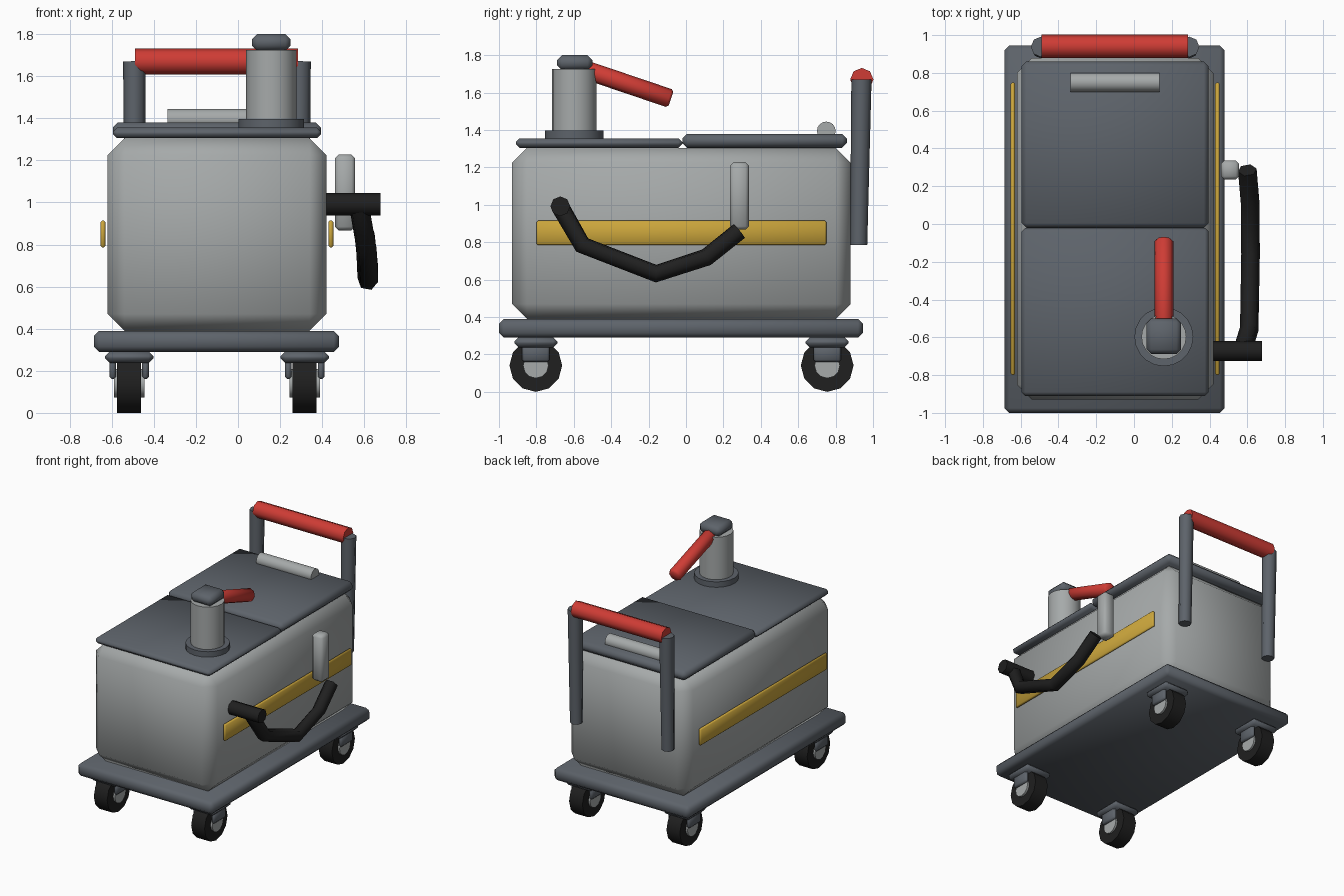
import bpy
import bmesh
from math import radians
from mathutils import Vector

cube = bpy.data.objects.get("Cube")
if cube:
    bpy.data.objects.remove(cube, do_unlink=True)


def material(name, rgb):
    m = bpy.data.materials.new(name)
    m.use_nodes = True
    m.diffuse_color = (*rgb, 1)
    m.node_tree.nodes["Principled BSDF"].inputs["Base Color"].default_value = (*rgb, 1)
    return m


SILVER = material("light_grey", (0.38, 0.40, 0.40))
STEEL = material("steel_grey", (0.11, 0.125, 0.145))
RED = material("red", (0.62, 0.045, 0.035))
YELLOW = material("yellow", (0.60, 0.38, 0.045))
BLACK = material("rubber_black", (0.014, 0.014, 0.014))

MID = -0.10   # side-to-side centre of the cart


def finish(name, bm, mat, bevel=0, angle=50):
    mesh = bpy.data.meshes.new(name)
    bmesh.ops.recalc_face_normals(bm, faces=bm.faces)
    bm.to_mesh(mesh)
    bm.free()
    obj = bpy.data.objects.new(name, mesh)
    bpy.context.collection.objects.link(obj)
    mesh.materials.append(mat)
    bpy.ops.object.select_all(action="DESELECT")
    obj.select_set(True)
    bpy.context.view_layer.objects.active = obj
    if bevel:
        mod = obj.modifiers.new("Bevel", "BEVEL")
        mod.width = bevel
        mod.segments = 1
        mod.limit_method = "ANGLE"
        mod.angle_limit = radians(60)
        bpy.ops.object.modifier_apply(modifier=mod.name)
    bpy.ops.object.shade_smooth_by_angle(angle=radians(angle))
    return obj


def box(name, x, y, z, mat, bevel=0.015):
    """Box from (low, high) pairs, with chamfered edges."""
    bm = bmesh.new()
    bmesh.ops.create_cube(bm, size=1)
    for v in bm.verts:
        v.co = [p[0] + (c + 0.5) * (p[1] - p[0]) for c, p in zip(v.co, (x, y, z))]
    return finish(name, bm, mat, bevel)


def rod(name, a, b, r, mat, sides=8, bevel=0, r2=None):
    """Cylinder between two points."""
    a, b = Vector(a), Vector(b)
    bm = bmesh.new()
    bmesh.ops.create_cone(bm, cap_ends=True, segments=sides, radius1=r,
                          radius2=r2 or r, depth=(b - a).length)
    turn = (b - a).to_track_quat("Z", "Y").to_matrix().to_4x4()
    bmesh.ops.transform(bm, matrix=turn, verts=bm.verts)
    bmesh.ops.translate(bm, vec=(a + b) / 2, verts=bm.verts)
    return finish(name, bm, mat, bevel)


# Chassis and tank
box("base_platform", (-0.685, 0.48), (-1.0, 0.945), (0.29, 0.39), STEEL, 0.025)
box("tank_body", (-0.62, 0.42), (-0.93, 0.88), (0.39, 1.305), SILVER, 0.08)
box("front_lid", (-0.595, 0.395), (-0.91, -0.02), (1.305, 1.355), STEEL, 0.02)
box("rear_lid", (-0.595, 0.395), (-0.02, 0.86), (1.305, 1.38), STEEL, 0.025)
rod("lid_grip", (-0.335, 0.75, 1.395), (0.135, 0.75, 1.395), 0.05, SILVER, 16)

# Side stripes
for side, name in ((-1, "right_stripe"), (1, "left_stripe")):
    edges = sorted((MID + side * 0.53, MID + side * 0.553))
    box(name, edges, (-0.80, 0.75), (0.785, 0.915), YELLOW, 0.008)

# Casters
for sx, sname in ((-1, "right"), (1, "left")):
    for y, yname in ((-0.803, "front"), (0.755, "rear")):
        x = MID + sx * 0.417
        tag = f"{yname}_{sname}_"
        rod(tag + "wheel", (x - 0.057, y, 0.141), (x + 0.057, y, 0.141), 0.141, BLACK, 12)
        rod(tag + "hub", (x - 0.072, y, 0.141), (x + 0.072, y, 0.141), 0.068, SILVER, 12)
        box(tag + "caster_plate", (x - 0.115, x + 0.115), (y - 0.115, y + 0.115),
            (0.238, 0.292), STEEL, 0.022)
        for d, part in ((-0.078, "fork_inner"), (0.078, "fork_outer")):
            box(tag + part, (x + d - 0.016, x + d + 0.016), (y - 0.073, y + 0.073),
                (0.16, 0.25), STEEL, 0.012)

# Push handle
for sx, name in ((-1, "right_handle_post"), (1, "left_handle_post")):
    x = MID + sx * 0.392
    rod(name, (x, 0.923, 0.785), (x, 0.938, 1.67), 0.046, STEEL, 8, r2=0.054)
rod("push_bar", (-0.49, 0.94, 1.67), (0.286, 0.94, 1.67), 0.062, RED)

# Pump column with lever
PX, PY = 0.158, -0.597
rod("pump_flange", (PX, PY, 1.35), (PX, PY, 1.397), 0.156, STEEL, 20)
rod("pump_column", (PX, PY, 1.39), (PX, PY, 1.725), 0.119, SILVER, 20)
box("pump_cap", (PX - 0.092, PX + 0.092), (PY - 0.092, PY + 0.096), (1.72, 1.80), STEEL, 0.025)
rod("pump_lever", (PX, PY + 0.05, 1.725), (PX, -0.08, 1.567), 0.05, RED, 8, bevel=0.012)

# Hose, its grip and its holder
box("hose_holder", (0.46, 0.557), (0.235, 0.336), (0.867, 1.228), SILVER, 0.018)
rod("hose_grip", (0.42, -0.672, 0.992), (0.678, -0.672, 0.992), 0.053, BLACK)
path = [(0.575, -0.67, 0.985), (0.61, -0.555, 0.785), (0.617, -0.16, 0.632),
        (0.615, 0.11, 0.72), (0.60, 0.285, 0.86)]
curve = bpy.data.curves.new("hose", "CURVE")
curve.dimensions = "3D"
curve.bevel_depth = 0.05
curve.bevel_resolution = 1
curve.use_fill_caps = True
spline = curve.splines.new("POLY")
spline.points.add(len(path) - 1)
for p, co in zip(spline.points, path):
    p.co = (*co, 1)
curve.materials.append(BLACK)
hose = bpy.data.objects.new("hose", curve)
bpy.context.collection.objects.link(hose)
